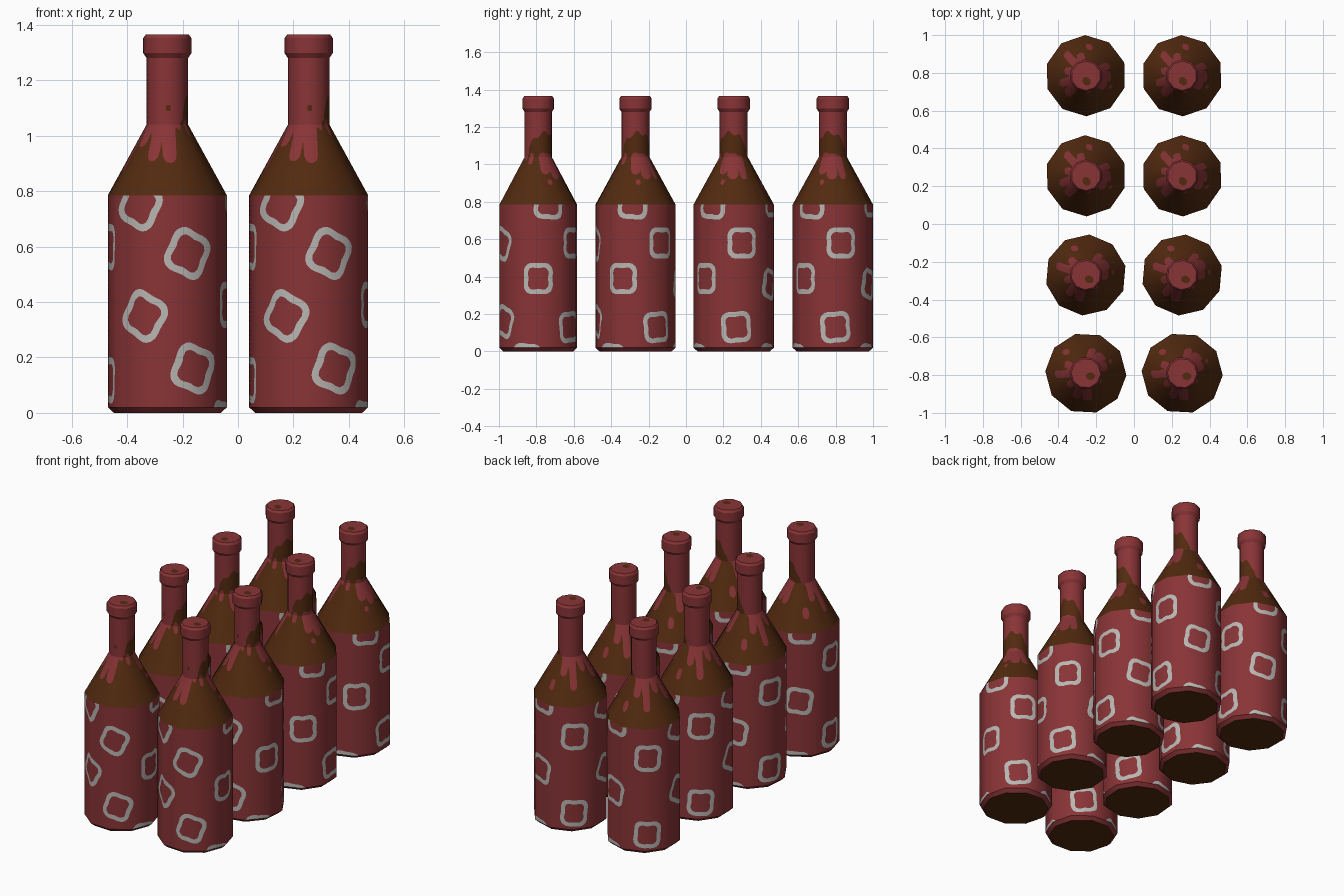
import bpy, bmesh, math
from math import radians, sin, cos, atan2, hypot

cube = bpy.data.objects.get("Cube")
if cube:
    bpy.data.objects.remove(cube, do_unlink=True)


def material(name, rgb):
    m = bpy.data.materials.new(name)
    m.use_nodes = True
    m.diffuse_color = (*rgb, 1)
    m.node_tree.nodes["Principled BSDF"].inputs["Base Color"].default_value = (*rgb, 1)
    return m


RED, BROWN, GREY = 0, 1, 2
materials = [material("wax red", (0.25, 0.034, 0.037)),
             material("brown glass", (0.085, 0.023, 0.005)),
             material("pale grey", (0.48, 0.47, 0.45))]

SIDES = 10
BODY_R, NECK_R, LIP_R = 0.215, 0.075, 0.087
SHOULDER_Z, NECK_Z, LIP_Z, TOP_Z = 0.785, 1.04, 1.28, 1.365


def turn(p):
    """Angle around the bottle, measured from the front."""
    return atan2(p.x, -p.y)


def angle_gap(a, degrees):
    d = a - radians(degrees)
    return atan2(sin(d), cos(d))


# Label flowers: angle, height, tilt
flowers = [(22, 0.575, 20), (-25, 0.35, 15), (28, 0.16, 25), (-30, 0.75, 20),
           (90, 0.39, 45), (144, 0.13, 50), (106, 0.79, 40), (153, 0.58, 45),
           (210, 0.36, 35), (215, 0.8, 45), (272, 0.6, 40), (271, 0.12, 40),
           (72, -0.04, 40), (205, -0.04, 40)]


def flower_field(p):
    best = -1
    for deg, z, tilt in flowers:
        dx, dz = BODY_R * angle_gap(turn(p), deg), p.z - z
        phi = atan2(dz, dx)
        outline = 0.077 + 0.009 * cos(4 * (phi - radians(tilt)))
        best = max(best, 0.0135 - abs(hypot(dx, dz) - outline))
    return best


# Wax runs: angle, top, bottom, half width
drips = [(-23, 1.06, 0.93, 0.022), (4, 1.06, 0.925, 0.024), (61, 1.05, 1.01, 0.012),
         (110, 1.04, 0.97, 0.024), (116, 0.91, 0.90, 0.012), (138, 1.03, 0.95, 0.03),
         (165, 1.03, 0.94, 0.02), (223, 0.9, 0.875, 0.018), (245, 1.06, 0.96, 0.02),
         (272, 1.06, 0.89, 0.02), (305, 1.06, 0.98, 0.02)]


def glass_field(p):
    """Positive where bare glass shows under the wax."""
    a, r = turn(p), hypot(p.x, p.y)
    bump = max(0, cos(min(math.pi / 2, abs(angle_gap(a, 125)) * 1.05))) ** 0.5
    wax = p.z - (1.03 + 0.14 * bump + 0.012 * sin(7 * a))
    for deg, top, bottom, width in drips:
        dz = p.z - min(top, max(bottom, p.z))
        wax = max(wax, width - hypot(r * angle_gap(a, deg), dz))
    dot = 0.012 - hypot(r * angle_gap(a, 3), p.z - 1.1)
    return max(-wax, dot)


def cap_field(p):
    return 0.024 - hypot(p.x - 0.025, (p.y + 0.016) * 1.2)


def add_zone(bm, lower, upper, rows, sub, base, field=None, painted=None):
    """Ten-sided band between two (radius, height) rings, cut along its painted outline."""
    corners = [(sin(radians(15 + 360 * k / SIDES)), -cos(radians(15 + 360 * k / SIDES)))
               for k in range(SIDES + 1)]
    ring = []
    for k in range(SIDES):
        (x0, y0), (x1, y1) = corners[k], corners[k + 1]
        ring += [(x0 + (x1 - x0) * i / sub, y0 + (y1 - y0) * i / sub) for i in range(sub)]
    grid = []
    for j in range(rows + 1):
        t = j / rows
        r, z = (a + (b - a) * t for a, b in zip(lower, upper))
        grid.append([bm.verts.new((x * r, y * r, z)) for x, y in ring])
    n = len(ring)
    faces = [bm.faces.new((grid[j][i], grid[j][(i + 1) % n],
                           grid[j + 1][(i + 1) % n], grid[j + 1][i]))
             for j in range(rows) for i in range(n)]
    for f in faces:
        f.material_index = base
    if not field:
        return
    value = {v: field(v.co) for row in grid for v in row}
    crossing = []
    for e in {e for f in faces for e in f.edges}:
        a, b = e.verts
        if value[a] * value[b] < 0:
            crossing.append((e, a, value[a] / (value[a] - value[b])))
    cuts = []
    for e, a, t in crossing:
        cuts.append(bmesh.utils.edge_split(e, a, min(0.97, max(0.03, t)))[1])
    for v in cuts:
        value[v] = 0
    if cuts:
        bmesh.ops.connect_verts(bm, verts=cuts)
    for f in {f for v in value for f in v.link_faces}:
        f.material_index = painted if sum(value[v] for v in f.verts) > 0 else base


def build_bottle():
    bm = bmesh.new()
    foot = BODY_R - 0.022
    # Base and chamfer
    add_zone(bm, (0, 0), (foot, 0), 1, 1, BROWN)
    add_zone(bm, (foot, 0), (BODY_R, 0.02), 1, 1, RED)
    # Labelled body
    add_zone(bm, (BODY_R, 0.02), (BODY_R, SHOULDER_Z), 46, 8, RED, flower_field, GREY)
    # Shoulder and neck with wax runs
    add_zone(bm, (BODY_R, SHOULDER_Z), (NECK_R, NECK_Z), 18, 7, RED, glass_field, BROWN)
    add_zone(bm, (NECK_R, NECK_Z), (NECK_R, LIP_Z), 14, 4, RED, glass_field, BROWN)
    # Lip and cap
    lip = [(NECK_R, LIP_Z), (LIP_R, LIP_Z + 0.018), (LIP_R, TOP_Z - 0.013),
           (LIP_R - 0.009, TOP_Z)]
    for lower, upper in zip(lip, lip[1:]):
        add_zone(bm, lower, upper, 1, 1, RED)
    add_zone(bm, lip[-1], (0, TOP_Z), 8, 3, RED, cap_field, BROWN)
    bmesh.ops.remove_doubles(bm, verts=bm.verts, dist=1e-5)
    for f in bm.faces:
        f.smooth = True
    mesh = bpy.data.meshes.new("bottle")
    bm.to_mesh(mesh)
    bm.free()
    for m in materials:
        mesh.materials.append(m)
    # Round shading on the sides, flat caps, crisp rings
    normals = [None] * len(mesh.loops)
    for poly in mesh.polygons:
        nz = poly.normal.z
        for li in poly.loop_indices:
            co = mesh.vertices[mesh.loops[li].vertex_index].co
            r = hypot(co.x, co.y)
            if abs(nz) > 0.95 or r < 1e-4:
                normals[li] = tuple(poly.normal)
            else:
                h = (1 - nz * nz) ** 0.5 / r
                normals[li] = (co.x * h, co.y * h, nz)
    mesh.normals_split_custom_set(normals)
    return mesh


# Two columns of four bottles, each row turned a little
bottle = build_bottle()
rows = [("front", -0.79, 0), ("front_middle", -0.27, -20),
        ("back_middle", 0.255, -50), ("back", 0.785, -50)]
for row, y, angle in rows:
    for side, x in (("right", -0.255), ("left", 0.255)):
        ob = bpy.data.objects.new(f"{row}_{side}_bottle", bottle)
        ob.location = (x, y, 0)
        ob.rotation_euler.z = radians(angle)
        bpy.context.collection.objects.link(ob)
